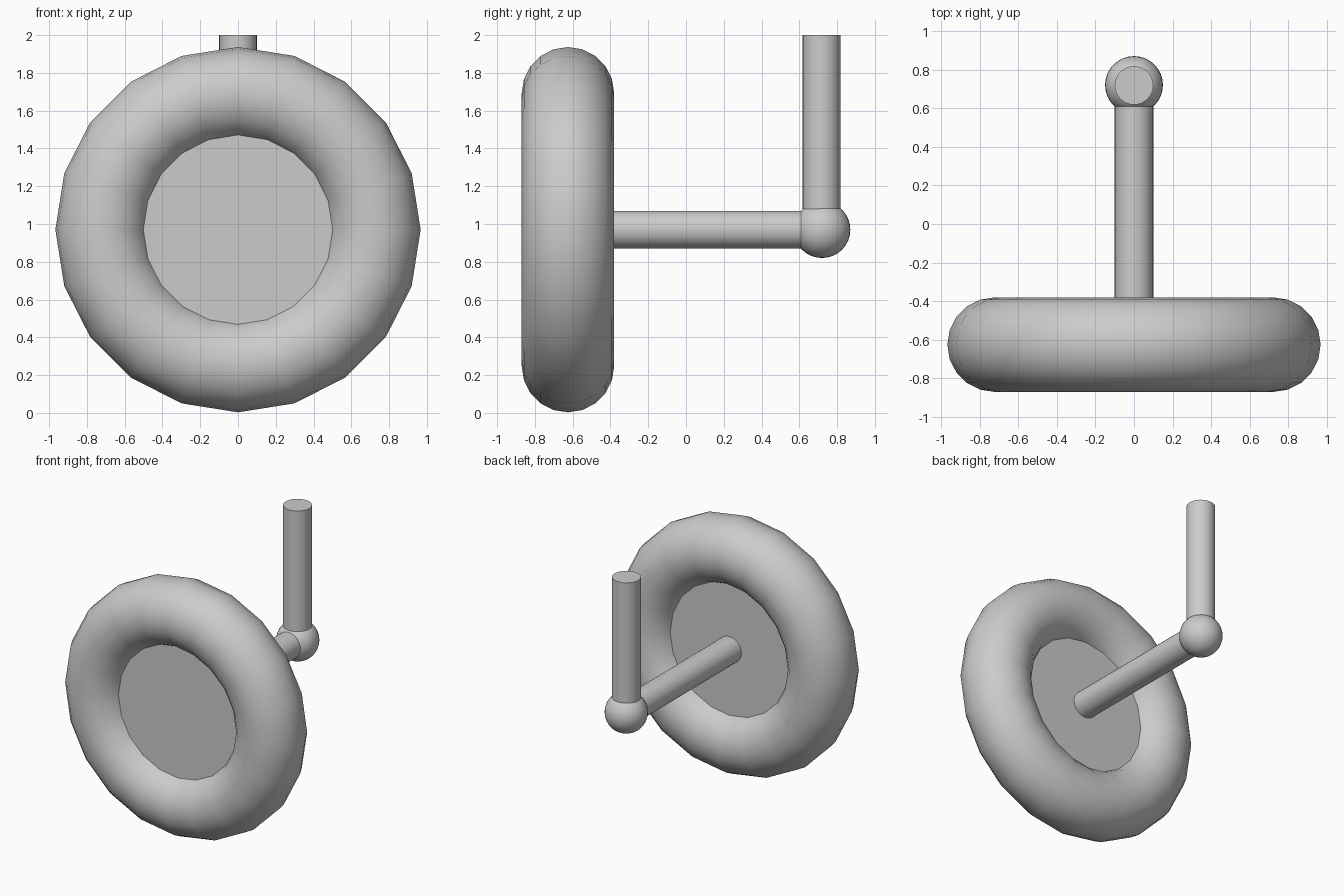
import bpy
from math import pi

if "Cube" in bpy.data.objects:
    bpy.data.objects.remove(bpy.data.objects["Cube"])

AXLE_Z = 0.97      # height of wheel centre
WHEEL_Y = -0.625   # wheel plane
JOINT_Y = 0.72     # ball joint position


def finish(name, angle=pi / 5):
    ob = bpy.context.object
    ob.name = name
    bpy.ops.object.shade_smooth_by_angle(angle=angle)
    return ob


def cylinder(name, radius, depth, loc, sides=32, along_y=False):
    bpy.ops.mesh.primitive_cylinder_add(
        vertices=sides, radius=radius, depth=depth, location=loc,
        rotation=(pi / 2 if along_y else 0, 0, 0))
    return finish(name)


# Tyre
bpy.ops.mesh.primitive_torus_add(
    major_segments=20, minor_segments=20, major_radius=0.722, minor_radius=0.245,
    location=(0, WHEEL_Y, AXLE_Z), rotation=(pi / 2, 0, 0))
finish("tyre")

# Hub plate filling the tyre
cylinder("hub_disc", 0.52, 0.2, (0, WHEEL_Y, AXLE_Z), 40, True)

# Axle from the hub to the ball joint
cylinder("axle", 0.1, JOINT_Y - WHEEL_Y, (0, (JOINT_Y + WHEEL_Y) / 2, AXLE_Z), along_y=True)

# Ball joint
bpy.ops.mesh.primitive_uv_sphere_add(
    segments=32, ring_count=16, radius=0.15, location=(0, JOINT_Y, AXLE_Z))
finish("ball_joint")

# Upright post
cylinder("post", 0.1, 2 - AXLE_Z, (0, JOINT_Y - 0.002, (2 + AXLE_Z) / 2))
